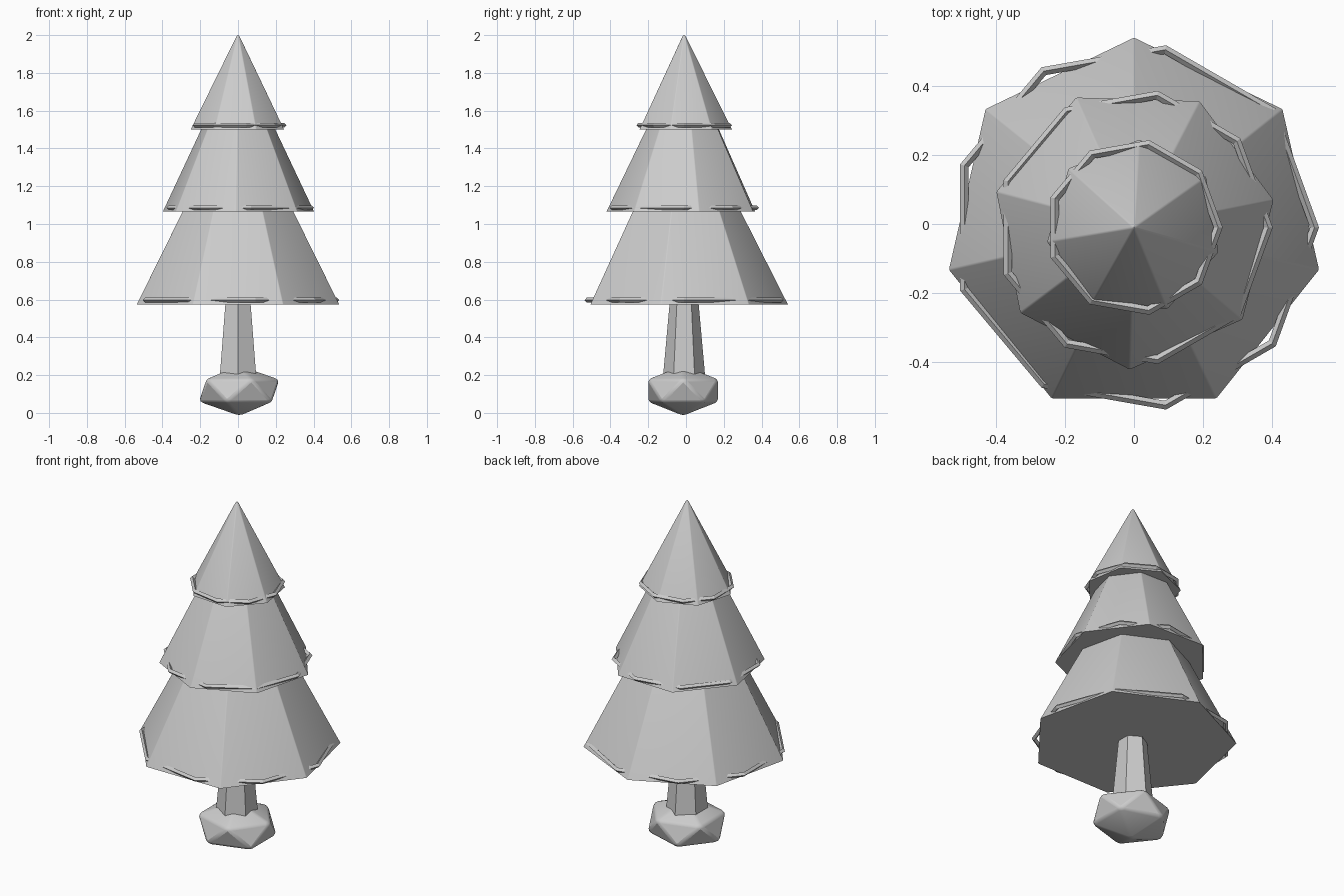
import bpy, bmesh, math

if "Cube" in bpy.data.objects:
    bpy.data.objects.remove(bpy.data.objects["Cube"])

CY = -0.01  # the tree axis sits slightly toward the front


def smooth(obj, angle):
    bpy.ops.object.select_all(action='DESELECT')
    obj.select_set(True)
    bpy.context.view_layer.objects.active = obj
    bpy.ops.object.shade_smooth_by_angle(angle=math.radians(angle))


def frustum(name, sides, r0, r1, z0, z1, start):
    """Closed cone or frustum with a corner at angle start (degrees)."""
    bm = bmesh.new()
    ang = [math.radians(start) + 2 * math.pi * i / sides for i in range(sides)]

    def ring(r, z):
        return [bm.verts.new((r * math.cos(a), CY + r * math.sin(a), z)) for a in ang]

    low = ring(r0, z0)
    bm.faces.new(low[::-1])
    top = ring(r1, z1) if r1 else [bm.verts.new((0, CY, z1))]
    for i in range(sides):
        j = (i + 1) % sides
        bm.faces.new((low[i], low[j], top[j], top[i]) if r1 else (low[i], low[j], top[0]))
    if r1:
        bm.faces.new(top)
    else:  # soften the slanted ridges
        edges = list(top[0].link_edges)
        bmesh.ops.bevel(bm, geom=edges, offset=0.004, segments=2,
                        profile=0.5, affect='EDGES')
    mesh = bpy.data.meshes.new(name)
    bm.to_mesh(mesh)
    bm.free()
    obj = bpy.data.objects.new(name, mesh)
    bpy.context.collection.objects.link(obj)
    return obj


# foliage tiers: name, radius, base height, tip height, corner angle
for name, r, z0, z1, start in (("lower", 0.55, 0.575, 1.66, 90),
                               ("middle", 0.412, 1.065, 1.92, 114),
                               ("upper", 0.255, 1.50, 2.012, 138)):
    smooth(frustum(name + "_foliage", 7, r, 0, z0, z1, start), 35)

# garlands: nine-sided rings half sunk into each tier
for name, r, z in (("lower", 0.523, 0.597), ("middle", 0.389, 1.086), ("upper", 0.244, 1.523)):
    bpy.ops.mesh.primitive_torus_add(major_segments=9, minor_segments=4, major_radius=r,
                                     minor_radius=0.013, location=(0, CY, z))
    bpy.context.object.name = name + "_garland"

# six-sided tapering trunk
frustum("trunk", 6, 0.118, 0.075, 0.12, 0.60, 90)

# rounded, faceted root ball
bpy.ops.mesh.primitive_ico_sphere_add(subdivisions=1, radius=1, location=(0.006, CY - 0.005, 0.118))
root = bpy.context.object
root.name = "root_ball"
root.scale = (0.238, 0.22, 0.134)
bpy.ops.object.transform_apply(location=False, rotation=False, scale=True)
bev = root.modifiers.new("soft_edges", 'BEVEL')
bev.width = 0.012
bev.segments = 2
bev.limit_method = 'NONE'
smooth(root, 35)
